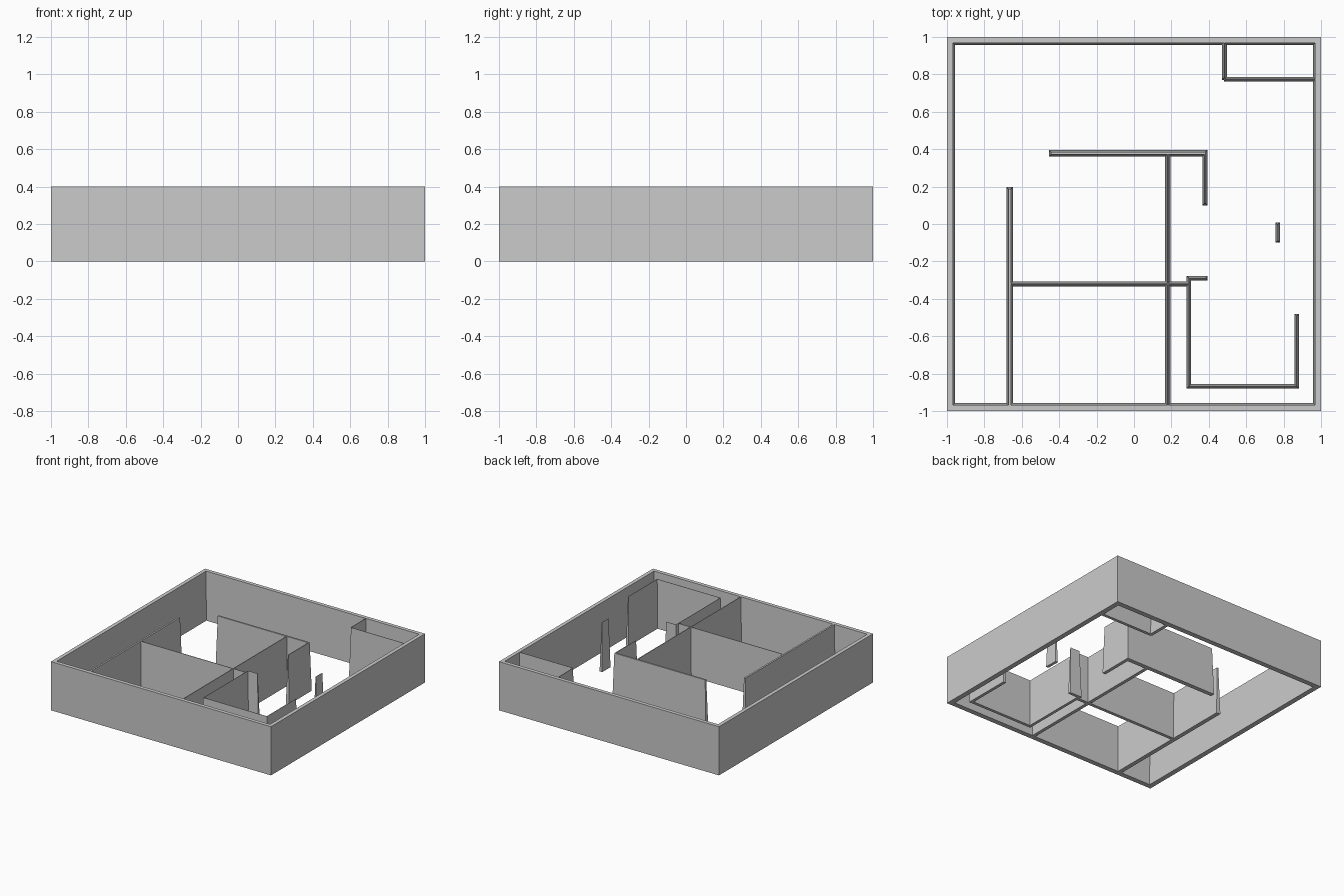
import bpy
import bmesh

HEIGHT = 0.4
DRAFT = 0.011  # inward lean of each drafted wall face

cube = bpy.data.objects.get("Cube")
if cube:
    bpy.data.objects.remove(cube, do_unlink=True)

grey = bpy.data.materials.new("wall_grey")
grey.use_nodes = True
colour = (0.6, 0.6, 0.6, 1)
grey.diffuse_color = colour
grey.node_tree.nodes["Principled BSDF"].inputs["Base Color"].default_value = colour


def finish(name, bm):
    bmesh.ops.recalc_face_normals(bm, faces=bm.faces)
    mesh = bpy.data.meshes.new(name)
    bm.to_mesh(mesh)
    bm.free()
    mesh.materials.append(grey)
    obj = bpy.data.objects.new(name, mesh)
    bpy.context.collection.objects.link(obj)


def loop(bm, x0, x1, y0, y1, z):
    return [bm.verts.new((x, y, z)) for x, y in ((x0, y0), (x1, y0), (x1, y1), (x0, y1))]


def bridge(bm, a, b):
    for i in range(4):
        j = (i + 1) % 4
        bm.faces.new((a[i], a[j], b[j], b[i]))


def wall(name, x0, x1, y0, y1):
    """Straight wall whose sides and ends lean in towards the top."""
    bm = bmesh.new()
    d = DRAFT
    base = loop(bm, x0, x1, y0, y1, 0)
    top = loop(bm, x0 + d, x1 - d, y0 + d, y1 - d, HEIGHT)
    bridge(bm, base, top)
    bm.faces.new(base)
    bm.faces.new(top)
    finish(name, bm)


# Outer wall: upright outside, leaning inside, open above and below
bm = bmesh.new()
rings = [loop(bm, -r, r, -r, r, z) for r, z in
         ((1, 0), (1, HEIGHT), (0.969, HEIGHT), (0.958, 0))]
for k in range(4):
    bridge(bm, rings[k], rings[(k + 1) % 4])
finish("outer_wall", bm)

# Partitions: name, x range, y range
EDGE = 0.995  # ends buried in the outer wall
for part in (
    ("central_room_back_wall", -0.455, 0.393, 0.36, 0.396),
    ("central_room_side_return", 0.365, 0.393, 0.1, 0.396),
    ("central_long_wall", 0.167, 0.195, -EDGE, 0.396),
    ("corridor_wall", -0.683, -0.647, -EDGE, 0.198),
    ("cross_wall", -0.683, 0.306, -0.334, -0.307),
    ("small_room_inner_wall", 0.282, 0.306, -0.88, -0.278),
    ("small_room_stub", 0.282, 0.393, -0.302, -0.278),
    ("small_room_front_wall", 0.282, 0.882, -0.88, -0.855),
    ("small_room_outer_wall", 0.857, 0.882, -0.88, -0.48),
    ("pillar", 0.756, 0.78, -0.1, 0.008),
    ("closet_side_wall", 0.47, 0.496, 0.77, EDGE),
    ("closet_front_wall", 0.48, EDGE, 0.762, 0.787),
):
    wall(*part)
